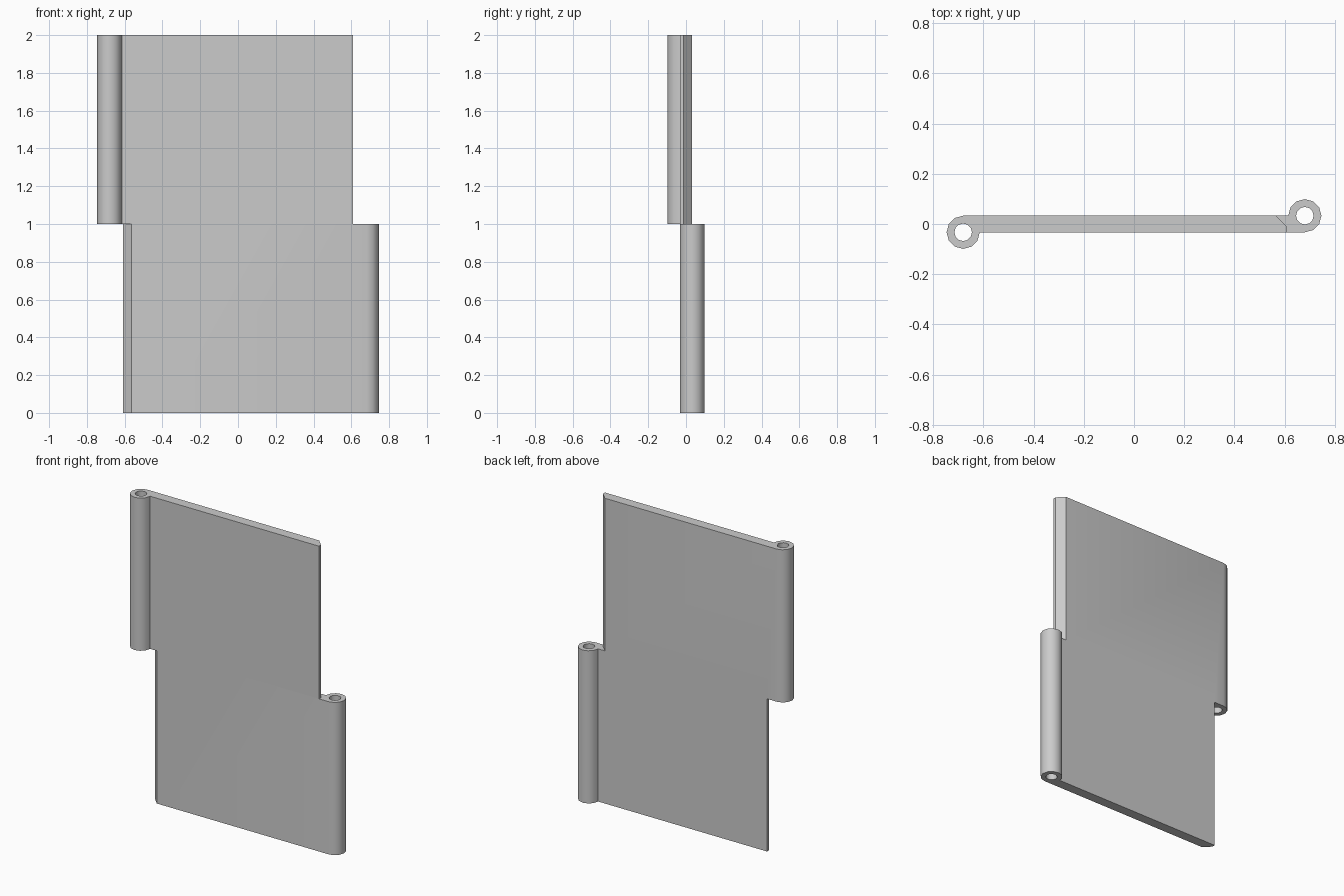
import bpy
import bmesh
from math import cos, sin, radians, pi
from mathutils import Matrix

cube = bpy.data.objects.get("Cube")
if cube:
    bpy.data.objects.remove(cube, do_unlink=True)

HALF_T = 0.033          # half the panel thickness
KNUCKLE_R = 2 * HALF_T  # outer radius of the hinge knuckle
HOLE_R = 0.035
CENTRE_X = 0.68
END_X = 0.61
CHAMFER = 0.045
SIDES = 12

grey = bpy.data.materials.new("grey")
grey.use_nodes = True
colour = (0.6, 0.6, 0.6, 1)
grey.diffuse_color = colour
grey.node_tree.nodes["Principled BSDF"].inputs["Base Color"].default_value = colour


def arc(radius, start, end):
    """Points around the knuckle centre, in equal steps."""
    step = 360 // SIDES
    return [(-CENTRE_X + radius * cos(radians(a)), -HALF_T + radius * sin(radians(a)))
            for a in range(start, end, step)]


def hinge_half(name, base_z, turn):
    """A panel with a bored knuckle on one edge and a chamfer on the other."""
    outline = arc(KNUCKLE_R, 90, 361) + [
        (END_X, -HALF_T), (END_X, HALF_T - CHAMFER), (END_X - CHAMFER, HALF_T)]
    bore = arc(HOLE_R, 0, 360)
    bm = bmesh.new()
    edges = []
    for loop in (outline, bore):
        verts = [bm.verts.new((x, y, base_z)) for x, y in loop]
        edges += [bm.edges.new((v, verts[i - 1])) for i, v in enumerate(verts)]
    bmesh.ops.triangle_fill(bm, edges=edges, use_beauty=True)
    grown = bmesh.ops.extrude_face_region(bm, geom=bm.faces[:], use_keep_orig=True)
    top = [g for g in grown["geom"] if isinstance(g, bmesh.types.BMVert)]
    bmesh.ops.translate(bm, verts=top, vec=(0, 0, 1))
    bmesh.ops.rotate(bm, verts=bm.verts, matrix=Matrix.Rotation(turn, 3, "Z"))
    bmesh.ops.recalc_face_normals(bm, faces=bm.faces)
    mesh = bpy.data.meshes.new(name)
    bm.to_mesh(mesh)
    bm.free()
    mesh.materials.append(grey)
    obj = bpy.data.objects.new(name, mesh)
    bpy.context.collection.objects.link(obj)
    return obj


# Lower half is the upper half turned around
panel = hinge_half("hinge_panel", 1, 0)
lower = hinge_half("lower_half", 0, pi)

# Weld the halves into one solid
bpy.context.view_layer.objects.active = panel
union = panel.modifiers.new("weld", "BOOLEAN")
union.operation = "UNION"
union.solver = "EXACT"
union.object = lower
bpy.ops.object.modifier_apply(modifier=union.name)
bpy.data.objects.remove(lower, do_unlink=True)

bpy.ops.object.select_all(action="DESELECT")
panel.select_set(True)
bpy.ops.object.shade_smooth_by_angle(angle=radians(35))
